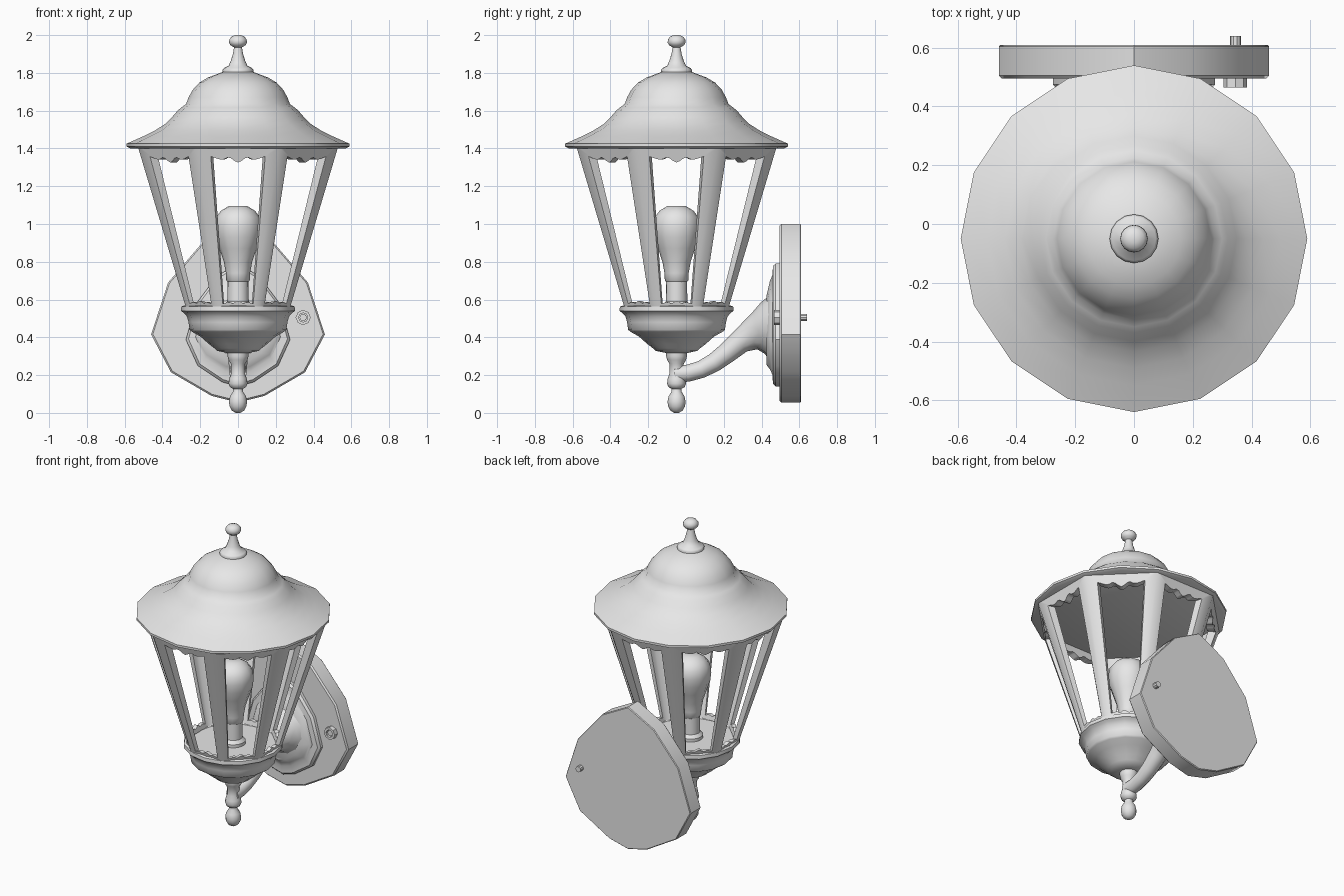
import bpy, bmesh, math
from mathutils import Vector

cube = bpy.data.objects.get("Cube")
if cube:
    bpy.data.objects.remove(cube)

AXIS_Y = -0.05  # lantern axis

paint = bpy.data.materials.new("light grey")
paint.use_nodes = True
GREY = (0.8, 0.8, 0.8, 1)
paint.diffuse_color = GREY
paint.node_tree.nodes["Principled BSDF"].inputs["Base Color"].default_value = GREY


def finish(name, bm, angle=35):
    bmesh.ops.remove_doubles(bm, verts=bm.verts, dist=1e-5)
    bmesh.ops.recalc_face_normals(bm, faces=bm.faces)
    mesh = bpy.data.meshes.new(name)
    bm.to_mesh(mesh)
    bm.free()
    mesh.materials.append(paint)
    obj = bpy.data.objects.new(name, mesh)
    bpy.context.collection.objects.link(obj)
    bpy.ops.object.select_all(action='DESELECT')
    obj.select_set(True)
    bpy.context.view_layer.objects.active = obj
    bpy.ops.object.shade_smooth_by_angle(angle=math.radians(angle))
    return obj


def loft(name, rings, angle=35, closed=False):
    """Skin a list of equal point rings; cap the ends unless closed."""
    bm = bmesh.new()
    loops = [[bm.verts.new(p) for p in ring] for ring in rings]
    n = len(loops[0])
    pairs = list(zip(loops, loops[1:]))
    if closed:
        pairs.append((loops[-1], loops[0]))
    else:
        bm.faces.new(loops[0])
        bm.faces.new(loops[-1])
    for a, b in pairs:
        for i in range(n):
            j = (i + 1) % n
            bm.faces.new((a[i], a[j], b[j], b[i]))
    return finish(name, bm, angle)


def turned(name, profile, sides=16, angle=40):
    """Lathe (radius, height) points round the lantern axis."""
    turns = [math.tau * i / sides for i in range(sides)]
    return loft(name, [[(r * math.cos(t), AXIS_Y + r * math.sin(t), z) for t in turns]
                       for r, z in profile], angle)


# Roof and its finial
turned("roof", [(0.57, 1.4), (0.59, 1.41), (0.59, 1.425), (0.5, 1.465), (0.44, 1.495),
                (0.385, 1.53), (0.35, 1.565), (0.32, 1.6), (0.3, 1.617), (0.275, 1.635),
                (0.262, 1.67), (0.24, 1.71), (0.205, 1.748), (0.16, 1.775), (0.08, 1.805)], 16, 50)
turned("roof_finial", [(0.08, 1.795), (0.083, 1.815), (0.075, 1.825), (0.05, 1.838),
                       (0.038, 1.865), (0.027, 1.9), (0.021, 1.935), (0.04, 1.947),
                       (0.047, 1.96), (0.046, 1.977), (0.034, 1.992), (0.015, 2.0)], 16, 60)

# Eight-sided cage: one pierced panel with scalloped edges, turned round the axis
BOTTOM, TOP = 0.555, 1.402


def panel_point(u, z, inset, depth):
    t = (z - BOTTOM) / (TOP - BOTTOM)
    apothem = 0.275 + 0.253 * t
    half = apothem * math.tan(math.pi / 8) - inset * (0.035 + 0.036 * t)
    return Vector((u * half * depth, -apothem * depth, z))


def scallop(u):
    return abs(math.sin(1.5 * math.pi * (abs(u) - 1))) * (1.3 - abs(u))


us = [i / 8 - 1 for i in range(17)]
outline = [(u, TOP, 1.357 - 0.024 * scallop(u)) for u in us]
outline += [(u, BOTTOM, 0.578 + 0.012 * scallop(u)) for u in reversed(us)]
bm = bmesh.new()
for k in range(8):
    turn = math.tau * k / 8
    c, s = math.cos(turn), math.sin(turn)

    def place(p):
        return bm.verts.new((p.x * c - p.y * s, AXIS_Y + p.x * s + p.y * c, p.z))

    loops = []
    for inset, depth in ((0, 1), (1, 1), (1, 0.91), (0, 0.91)):
        loops.append([place(panel_point(u, hole if inset else edge, inset, depth))
                      for u, edge, hole in outline])
    for a, b in zip(loops, loops[1:]):
        for i in range(len(a)):
            j = (i + 1) % len(a)
            bm.faces.new((a[i], a[j], b[j], b[i]))
finish("cage", bm, 50)

# Cup beneath the cage, with the turned drop below it
turned("cup", [(0.265, 0.55), (0.285, 0.568), (0.3, 0.563), (0.302, 0.54), (0.288, 0.53),
               (0.27, 0.51), (0.262, 0.48), (0.256, 0.44), (0.245, 0.43), (0.2, 0.405),
               (0.155, 0.365), (0.125, 0.342), (0.11, 0.328), (0.06, 0.318)], 16, 42)
turned("drop_finial", [(0.055, 0.33), (0.055, 0.3), (0.05, 0.28), (0.038, 0.26), (0.037, 0.21),
                       (0.047, 0.18), (0.05, 0.155), (0.043, 0.137), (0.026, 0.127), (0.027, 0.112),
                       (0.042, 0.088), (0.048, 0.06), (0.045, 0.035), (0.032, 0.012), (0.012, 0)], 12, 60)

# Lamp holder and bulb
turned("lamp_holder", [(0.075, 0.545), (0.075, 0.57), (0.057, 0.59), (0.056, 0.7)], 16)
turned("bulb", [(0.05, 0.69), (0.062, 0.7), (0.064, 0.74), (0.075, 0.8), (0.098, 0.87),
                (0.118, 0.93), (0.124, 0.985), (0.117, 1.035), (0.09, 1.07), (0.048, 1.096)], 12, 60)

# Egg-shaped wall plate, with a stepped rosette in front
half_egg = [(0.14, 0.09), (0.355, 0.215), (0.46, 0.415), (0.37, 0.69), (0.19, 0.9)]
egg = [(0, 0.055)] + half_egg + [(0, 1.0)] + [(-x, z) for x, z in reversed(half_egg)]


def egg_ring(y, sx, sz, mid=0.465):
    return [(x * sx, y, mid + (z - 0.527) * sz) for x, z in egg]


loft("wall_plate", [egg_ring(0.61, 0.99, 0.99, 0.527), egg_ring(0.605, 1, 1, 0.527),
                    egg_ring(0.505, 1, 1, 0.527), egg_ring(0.495, 0.98, 0.98, 0.527)])
loft("rosette", [egg_ring(0.5, 0.6, 0.69), egg_ring(0.475, 0.6, 0.69), egg_ring(0.46, 0.57, 0.66),
                 egg_ring(0.458, 0.49, 0.56), egg_ring(0.445, 0.47, 0.5),
                 egg_ring(0.425, 0.34, 0.38, 0.435)])

# Curved arm, flaring into the rosette: (y, z, radius)
path = [(-0.06, 0.205, 0.045), (0.01, 0.21, 0.045), (0.08, 0.23, 0.046), (0.15, 0.267, 0.05),
        (0.22, 0.32, 0.055), (0.285, 0.375, 0.062), (0.34, 0.41, 0.082),
        (0.385, 0.425, 0.115), (0.42, 0.432, 0.155), (0.45, 0.435, 0.18)]
rings = []
for i, (y, z, r) in enumerate(path):
    a, b = path[max(i - 1, 0)], path[min(i + 1, len(path) - 1)]
    slope = math.atan2(b[1] - a[1], b[0] - a[0])
    rings.append([(r * math.cos(t), y - r * math.sin(t) * math.sin(slope),
                   z + r * math.sin(t) * math.cos(slope))
                  for t in [math.tau * k / 12 for k in range(12)]])
loft("arm", rings, 60)


# Fixing screw through the plate
def disc(y, r, sides):
    return [(0.345 + r * math.cos(math.tau * k / sides), y,
             0.505 + r * math.sin(math.tau * k / sides)) for k in range(sides)]


loft("screw_nut", [disc(0.5, 0.04, 8), disc(0.465, 0.04, 8),
                   disc(0.465, 0.024, 8), disc(0.5, 0.024, 8)], closed=True)
loft("screw_rod", [disc(0.475, 0.019, 10), disc(0.64, 0.019, 10)])
